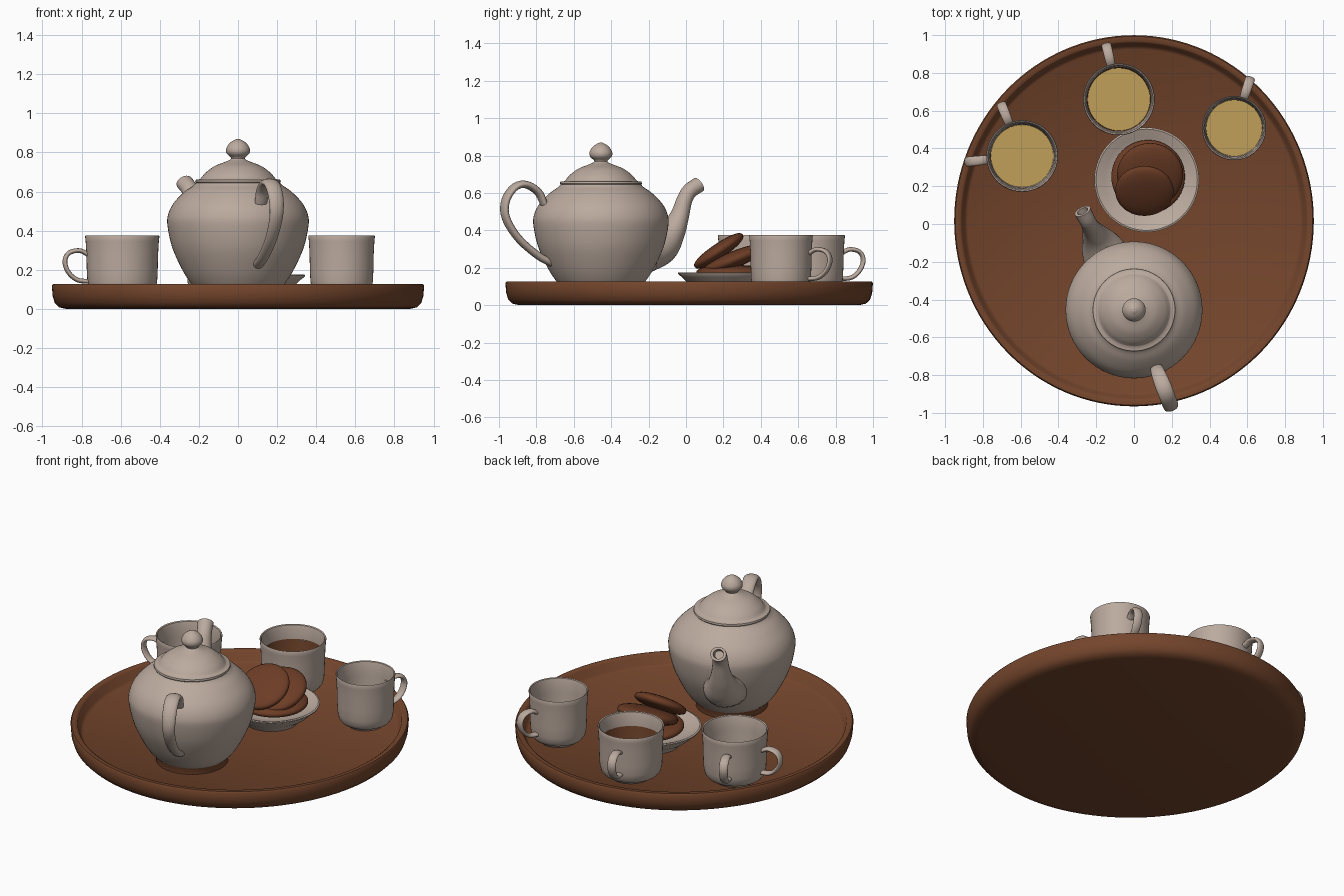
import bpy, bmesh, math
from mathutils import Vector, Matrix

if "Cube" in bpy.data.objects:
    bpy.data.objects.remove(bpy.data.objects["Cube"])


def material(name, rgb):
    m = bpy.data.materials.new(name)
    m.diffuse_color = (*rgb, 1)
    m.use_nodes = True
    m.node_tree.nodes["Principled BSDF"].inputs["Base Color"].default_value = m.diffuse_color
    return m


CERAMIC = material("warm_ceramic", (0.50, 0.405, 0.345))
WOOD = material("brown_wood", (0.175, 0.06, 0.025))
BISCUIT = material("dark_biscuit", (0.15, 0.046, 0.019))
TEA = material("golden_tea", (0.53, 0.35, 0.10))


def finish(name, bm, mats, angle=40):
    bmesh.ops.recalc_face_normals(bm, faces=bm.faces)
    me = bpy.data.meshes.new(name)
    bm.to_mesh(me)
    bm.free()
    ob = bpy.data.objects.new(name, me)
    bpy.context.collection.objects.link(ob)
    for m in mats:
        me.materials.append(m)
    bpy.context.view_layer.objects.active = ob
    bpy.ops.object.select_all(action='DESELECT')
    ob.select_set(True)
    bpy.ops.object.shade_smooth_by_angle(angle=math.radians(angle))
    return ob


def smooth_path(pts, steps=5):
    """Catmull-Rom curve through tuples of any length."""
    pts = [Vector(p) for p in pts]
    ext = [2 * pts[0] - pts[1]] + pts + [2 * pts[-1] - pts[-2]]
    out = []
    for a, b, c, d in zip(ext, ext[1:], ext[2:], ext[3:]):
        for i in range(steps):
            t = i / steps
            out.append(0.5 * (2 * b + (c - a) * t + (2 * a - 5 * b + 4 * c - d) * t * t
                              + (3 * b - a - 3 * c + d) * t ** 3))
    return out + [pts[-1]]


def bridge(bm, rings):
    for r1, r2 in zip(rings, rings[1:]):
        n = len(r1)
        for i in range(n):
            bm.faces.new((r1[i], r1[(i + 1) % n], r2[(i + 1) % n], r2[i]))


def lathe(name, prof, center, mats, segs=64, sy=1.0):
    """Revolve (radius, z) points; both ends are capped."""
    bm = bmesh.new()
    rings = []
    for r, z in prof:
        rings.append([bm.verts.new((center[0] + r * math.cos(2 * math.pi * i / segs),
                                    center[1] + sy * r * math.sin(2 * math.pi * i / segs), z))
                      for i in range(segs)])
    bridge(bm, rings)
    bm.faces.new(rings[0])
    bm.faces.new(rings[-1])
    return finish(name, bm, mats)


def sweep(name, path, center, angle, hollow=False, segs=20):
    """Sweep an ellipse along (distance, z, half width, half thickness) in a vertical plane."""
    a = math.radians(angle)
    out, side = Vector((math.cos(a), math.sin(a), 0)), Vector((-math.sin(a), math.cos(a), 0))
    base = Vector((center[0], center[1], 0))
    pts = smooth_path(path)
    bm = bmesh.new()

    def ring(p, n, k=1.0):
        o = base + out * p[0] + Vector((0, 0, p[1]))
        return [bm.verts.new(o + k * (side * p[2] * math.cos(2 * math.pi * i / segs)
                                      + n * p[3] * math.sin(2 * math.pi * i / segs)))
                for i in range(segs)]

    rings = []
    for i, p in enumerate(pts):
        q, r = pts[max(i - 1, 0)], pts[min(i + 1, len(pts) - 1)]
        t = (out * (r[0] - q[0]) + Vector((0, 0, r[1] - q[1]))).normalized()
        n = side.cross(t)
        rings.append(ring(p, n))
    if hollow:  # open mouth
        rings.append(ring(pts[-1], n, 0.65))
        rings.append(ring(pts[-5], n, 0.6))
    bridge(bm, rings)
    bm.faces.new(rings[0])
    bm.faces.new(rings[-1])
    return finish(name, bm, [CERAMIC])


# Tray with a raised rim
lathe("tray", [(0.88, 0), (0.915, 0.008), (0.937, 0.03), (0.948, 0.065), (0.952, 0.118), (0.946, 0.127),
               (0.922, 0.127), (0.912, 0.12), (0.897, 0.072), (0.88, 0.06)],
      (0, 0.017), [WOOD], 128, 1.032)

# Teapot
POT = (0, -0.455)
lathe("teapot_foot", [(0.205, 0.05), (0.205, 0.1), (0.22, 0.12)], POT, [WOOD])
lathe("teapot_body", smooth_path([(0.21, 0.10), (0.24, 0.13), (0.285, 0.2), (0.335, 0.31), (0.36, 0.42),
                                  (0.358, 0.48), (0.33, 0.54), (0.275, 0.598), (0.23, 0.63), (0.215, 0.645)]),
      POT, [CERAMIC])
lathe("teapot_lid", [(0.212, 0.64), (0.219, 0.65), (0.217, 0.66), (0.195, 0.663)]
      + smooth_path([(0.19, 0.668), (0.165, 0.697), (0.12, 0.73), (0.065, 0.752), (0.038, 0.765),
                     (0.038, 0.775), (0.058, 0.795), (0.06, 0.82), (0.042, 0.848), (0.012, 0.867), (0.002, 0.868)]),
      POT, [CERAMIC])
sweep("teapot_spout", [(0.26, 0.28, 0.13, 0.11), (0.36, 0.32, 0.115, 0.10), (0.43, 0.395, 0.08, 0.07),
                       (0.475, 0.48, 0.055, 0.05), (0.503, 0.56, 0.045, 0.042), (0.535, 0.61, 0.043, 0.041),
                       (0.59, 0.645, 0.046, 0.042)], POT, 117.5, hollow=True)
sweep("teapot_handle", [(0.27, 0.22, 0.03, 0.02), (0.36, 0.265, 0.03, 0.02), (0.475, 0.36, 0.032, 0.02),
                        (0.545, 0.47, 0.036, 0.02), (0.545, 0.56, 0.04, 0.02), (0.495, 0.63, 0.042, 0.02),
                        (0.43, 0.645, 0.042, 0.02), (0.36, 0.605, 0.038, 0.02), (0.325, 0.54, 0.032, 0.018)],
      POT, -69)


# Cups with tea and handles
def cup(name, center, r, handles, stained):
    prof = [(k * r, z) for k, z in [
        (0.60, 0.055), (0.64, 0.07), (0.82, 0.085), (0.90, 0.105), (0.94, 0.14), (0.955, 0.2), (0.965, 0.28),
        (0.985, 0.345), (1.0, 0.37), (0.985, 0.376), (0.95, 0.372), (0.915, 0.345), (0.89, 0.29),
        (0.875, 0.2), (0.83, 0.14), (0.6, 0.11)]]
    ob = lathe(name, prof, center, [CERAMIC, WOOD], 48)
    if stained:  # tea-stained lower inner wall
        for p in ob.data.polygons:
            d = math.hypot(p.center.x - center[0], p.center.y - center[1])
            if 0.12 < p.center.z < 0.29 and d < 0.9 * r:
                p.material_index = 1
    lathe(name + "_tea", [(0.82 * r, 0.16), (0.872 * r, 0.195)], center, [TEA], 48)
    for i, a in enumerate(handles):
        sweep(f"{name}_handle_{i}", [(0.9 * r, 0.275, 0.022, 0.012), (r + 0.03, 0.298, 0.025, 0.012),
                                     (r + 0.085, 0.285, 0.026, 0.012), (r + 0.105, 0.24, 0.026, 0.012),
                                     (r + 0.085, 0.185, 0.025, 0.012), (r + 0.04, 0.148, 0.023, 0.012),
                                     (0.88 * r, 0.14, 0.022, 0.012)], center, a)


cup("left_cup", (-0.592, 0.36), 0.19, (112, 186), False)
cup("middle_cup", (-0.08, 0.66), 0.19, (103,), True)
cup("right_cup", (0.53, 0.508), 0.17, (72,), False)

# Plate
lathe("plate", [(0.15, 0.055), (0.17, 0.08), (0.22, 0.115), (0.255, 0.15), (0.275, 0.165), (0.277, 0.173),
                (0.268, 0.176), (0.225, 0.158), (0.19, 0.142), (0.15, 0.138)], (0.067, 0.234), [CERAMIC])

# Stacked biscuits: flattened balls, the upper ones leaning
for i, (pos, size, tilt) in enumerate([((0.075, 0.25, 0.175), (0.195, 0.195, 0.04), 0),
                                       ((0.085, 0.26, 0.245), (0.175, 0.18, 0.045), 22),
                                       ((0.055, 0.175, 0.29), (0.155, 0.155, 0.04), 34)]):
    bm = bmesh.new()
    bmesh.ops.create_uvsphere(bm, u_segments=40, v_segments=20, radius=1)
    for v in bm.verts:  # squarer rim than a plain ball
        v.co.z = math.copysign(abs(v.co.z) ** 0.8, v.co.z)
    m = (Matrix.Translation(pos) @ Matrix.Rotation(math.radians(tilt), 4, 'X')
         @ Matrix.Diagonal((*size, 1)))
    bmesh.ops.transform(bm, matrix=m, verts=bm.verts)
    finish(f"biscuit_{i + 1}", bm, [BISCUIT])
